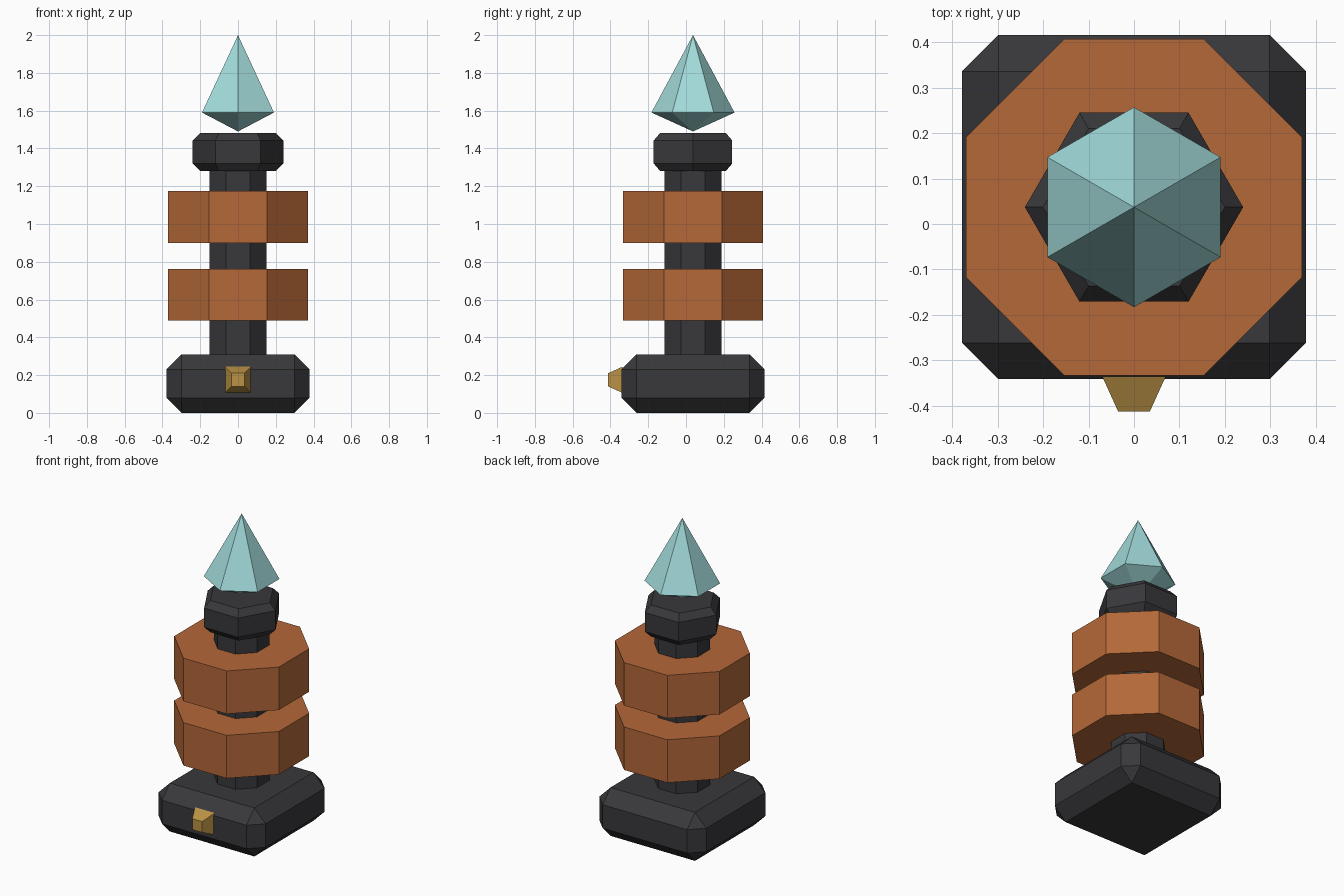
import bpy, bmesh
from math import cos, sin, pi, radians
from mathutils import Matrix

if "Cube" in bpy.data.objects:
    bpy.data.objects.remove(bpy.data.objects["Cube"])

CY = 0.037  # y of the tower axis


def material(name, rgb):
    m = bpy.data.materials.new(name)
    m.diffuse_color = (*rgb, 1)
    m.use_nodes = True
    m.node_tree.nodes["Principled BSDF"].inputs["Base Color"].default_value = m.diffuse_color
    return m


DARK = material("dark_metal", (0.04, 0.04, 0.045))
COPPER = material("copper", (0.46, 0.14, 0.04))
CRYSTAL = material("pale_crystal", (0.36, 0.70, 0.70))
BRASS = material("brass", (0.50, 0.29, 0.06))


def finish(name, bm, mat):
    bmesh.ops.recalc_face_normals(bm, faces=bm.faces)
    me = bpy.data.meshes.new(name)
    bm.to_mesh(me)
    bm.free()
    me.materials.append(mat)
    ob = bpy.data.objects.new(name, me)
    bpy.context.collection.objects.link(ob)
    return ob


def lathe(name, sides, profile, mat, turn=0.0, matrix=Matrix.Translation((0, CY, 0))):
    """Low-poly stack of rings; profile is (corner radius, z), radius 0 is a tip."""
    bm = bmesh.new()
    rings = []
    for r, z in profile:
        n = sides if r else 1
        rings.append([bm.verts.new((r * cos(turn + 2 * pi * i / sides),
                                    r * sin(turn + 2 * pi * i / sides), z)) for i in range(n)])
    for a, b in zip(rings, rings[1:]):
        for i in range(sides):
            j = (i + 1) % sides
            quad = [a[i % len(a)], a[j % len(a)], b[j % len(b)], b[i % len(b)]]
            bm.faces.new(list(dict.fromkeys(quad)))
    for ring in (rings[0], rings[-1]):
        if len(ring) > 1:
            bm.faces.new(ring)
    bm.transform(matrix)
    return finish(name, bm, mat)


# Chamfered square base
bm = bmesh.new()
bmesh.ops.create_cube(bm, size=1)
bm.transform(Matrix.Translation((0, CY, 0.155)) @ Matrix.Diagonal((0.757, 0.757, 0.31, 1)))
bmesh.ops.bevel(bm, geom=bm.edges[:], offset=0.08, segments=1, affect='EDGES')
finish("base", bm, DARK)

# Octagonal column and the two coil discs, flats facing the axes
octo = 1 / cos(pi / 8)
lathe("column", 8, [(0.152 * octo, 0.25), (0.152 * octo, 1.33)], DARK, pi / 8)
for name, z in (("lower_coil", 0.488), ("upper_coil", 0.90)):
    lathe(name, 8, [(0.37 * octo, z), (0.37 * octo, z + 0.275)], COPPER, pi / 8)

# Hexagonal collar with chamfered rims
lathe("collar", 6, [(0.20, 1.28), (0.24, 1.32), (0.24, 1.442), (0.20, 1.483)], DARK)

# Six-sided crystal tip
lathe("crystal", 6, [(0, 1.49), (0.22, 1.59), (0, 2.0)], CRYSTAL, pi / 6)

# Tapered square stud on the front of the base
stud = Matrix.Translation((0, 0, 0.175)) @ Matrix.Rotation(radians(90), 4, 'X')
s = 2 ** 0.5
lathe("front_stud", 4, [(0.07 * s, 0.335), (0.035 * s, 0.412)], BRASS, pi / 4, stud)
